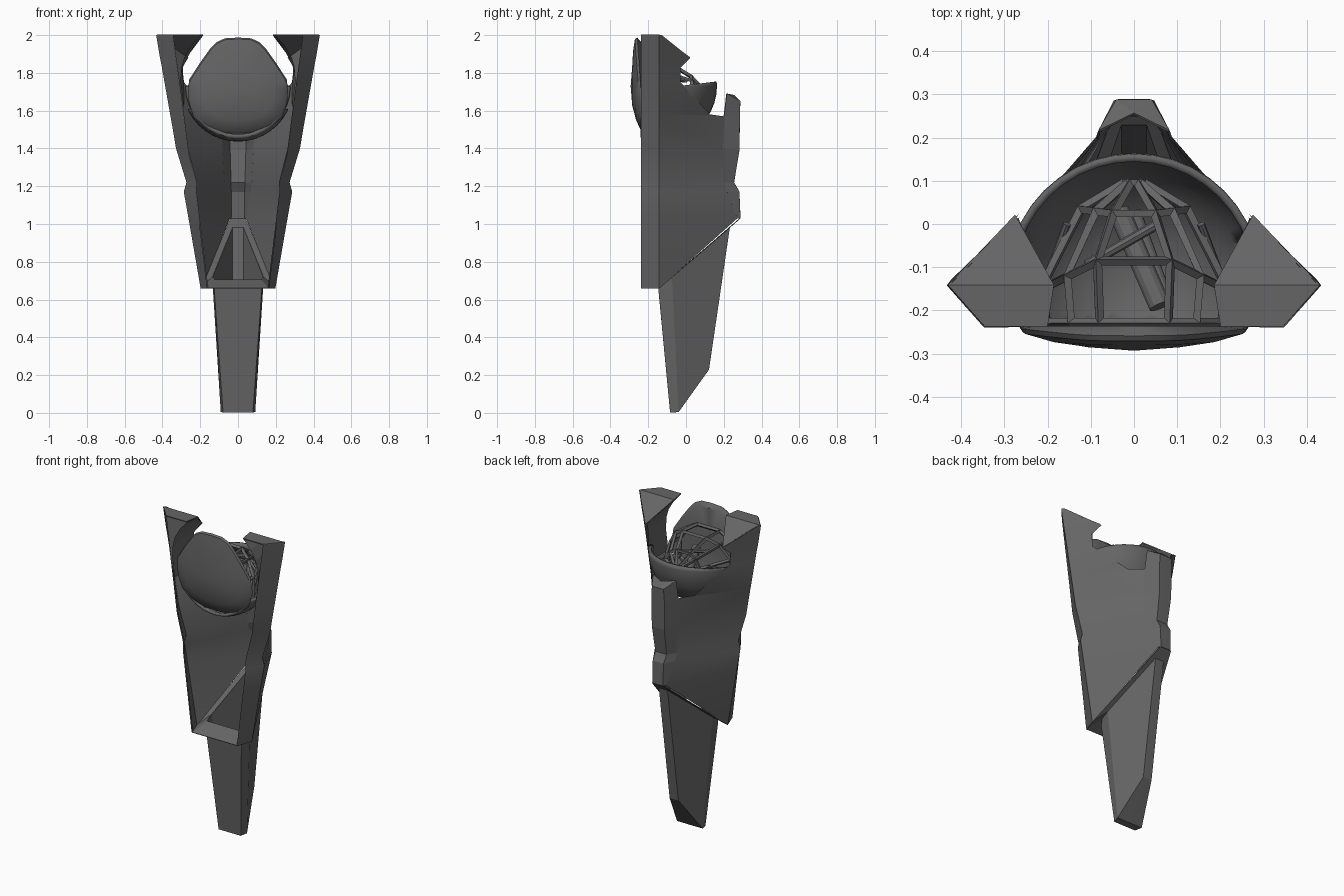
import bpy, bmesh, math
from mathutils import Vector

if "Cube" in bpy.data.objects:
    bpy.data.objects.remove(bpy.data.objects["Cube"])

# dark grey paint shared by every part
paint = bpy.data.materials.new("dark_grey")
paint.diffuse_color = (.13, .13, .13, 1)
paint.use_nodes = True
paint.node_tree.nodes["Principled BSDF"].inputs["Base Color"].default_value = paint.diffuse_color


def make(name, verts, faces, mirror=False, thick=0.0, smooth=0, rim=True):
    me = bpy.data.meshes.new(name)
    me.from_pydata(verts, [], faces)
    me.materials.append(paint)
    ob = bpy.data.objects.new(name, me)
    bpy.context.collection.objects.link(ob)
    bm = bmesh.new()
    bm.from_mesh(me)
    bmesh.ops.remove_doubles(bm, verts=bm.verts, dist=1e-4)
    bmesh.ops.dissolve_degenerate(bm, dist=1e-5, edges=bm.edges)
    bmesh.ops.recalc_face_normals(bm, faces=bm.faces)
    bm.to_mesh(me)
    bm.free()
    if mirror:
        m = ob.modifiers.new("mirror", "MIRROR")
        m.use_clip = True
    if thick:
        s = ob.modifiers.new("wall", "SOLIDIFY")
        s.thickness = thick
        s.offset = 0
        s.use_rim = rim
    if smooth:
        bpy.ops.object.select_all(action="DESELECT")
        ob.select_set(True)
        bpy.context.view_layer.objects.active = ob
        bpy.ops.object.shade_smooth_by_angle(angle=math.radians(smooth))
    return ob


def loft(rows):
    """Quads between consecutive rows of equal length."""
    n = len(rows[0])
    verts = [p for r in rows for p in r]
    faces = [(i*n + j, i*n + j + 1, (i + 1)*n + j + 1, (i + 1)*n + j)
             for i in range(len(rows) - 1) for j in range(n - 1)]
    return verts, faces


def rod(name, a, b, r, sides=10):
    a, b = Vector(a), Vector(b)
    bpy.ops.mesh.primitive_cylinder_add(vertices=sides, radius=r, depth=(b - a).length,
                                        location=(a + b)/2,
                                        rotation=(b - a).to_track_quat("Z", "Y").to_euler())
    bpy.context.object.name = name
    bpy.context.object.data.materials.append(paint)


# side walls: z, front edge x, outer edge x, rear edge x, rear edge y
walls = [(2.0, .345, .43, .42, -.13), (1.88, .329, .41, .265, .02),
         (1.83, .322, .40, .297, -.03), (1.75, .311, .386, .288, -.03),
         (1.58, .288, .356, .15, .125), (1.57, .287, .354, .085, .20),
         (1.4, .265, .325, .085, .195), (1.22, .22, .27, .075, .20),
         (1.17, .222, .284, .07, .215), (1.03, .205, .259, .045, .27),
         (.66, .16, .195, .195, -.145)]
make("side_walls", *loft([[(xf, -.237, z), (xo, -.142, z), (xe, ye, z)]
                          for z, xf, xo, xe, ye in walls]),
     mirror=True, thick=.006, smooth=45, rim=False)

# wing tip caps, flat then sloping down to the rear
make("wing_tip_caps",
     [(.345, -.237, 2), (.43, -.142, 2), (.185, -.142, 2), (.2, -.237, 2), (.275, .02, 1.88)],
     [(0, 1, 2, 3), (1, 4, 2)], mirror=True, thick=.006)

# round cut-outs lining the wing tips beside the cockpit
bore = [(1.997, .2, .185, -.142), (1.94, .25, .235, -.06), (1.88, .285, .268, .015),
        (1.83, .3, .292, -.03), (1.75, .305, .288, -.03), (1.62, .288, .285, -.04)]
make("wing_cutouts", *loft([[(xf, -.232, z), (xr, y, z)] for z, xf, xr, y in bore]),
     mirror=True)

# raised rear spine with a sloping top
spine = [(1.69, .08, .215, .04, .285, 1.65), (1.57, .085, .20, .045, .283, 1.57),
         (1.4, .085, .195, .043, .28, 1.39), (1.22, .075, .20, .038, .252, 1.22),
         (1.17, .07, .215, .037, .28, 1.17), (1.03, .045, .27, .035, .286, 1.03)]
rows = [[(xc, yc, zc), (xd, yd, zd), (0, yd, zd)] for zc, xc, yc, xd, yd, zd in spine]
rows.insert(0, [(.08, .215, 1.69), (0, .255, 1.68), (0, .255, 1.68)])
make("rear_spine", *loft(rows), mirror=True, thick=.006)

# sloping flange joining the body to the lower fin
outer = [(0, -.237, .66), (.16, -.237, .66), (.195, -.142, .66), (.04, .286, 1.03), (0, .286, 1.03)]
inner = [(0, -.14, .705), (.122, -.14, .705), (.135, -.075, .72), (.03, .23, .98), (0, .23, .98)]
make("lower_flange", *loft([outer, inner]), mirror=True, thick=.004)

# lower fin, hollow at the top, bevelled at the foot
top = [(0, -.145, .66), (.125, -.145, .66), (.135, -.075, .72), (.03, .23, .98), (0, .23, .98)]
foot = [(0, -.083, .003), (.078, -.083, .003), (.09, -.04, .006), (.03, .12, .23), (0, .12, .23)]
v, f = loft([inner, top, foot])
v.append((0, -.04, .006))
f += [(10, 11, 12, 15), (15, 12, 13, 14)]
make("lower_fin", v, f, mirror=True, thick=.004)

# round cockpit tub, cut flat at the front and lowered beside the plate
bm = bmesh.new()
bmesh.ops.create_uvsphere(bm, u_segments=40, v_segments=20, radius=.285)
bmesh.ops.translate(bm, verts=bm.verts, vec=(0, -.13, 1.73))
for co, no, cut in (((0, 0, 1.735), (0, -.12, 1), True), ((0, -.238, 0), (0, -1, 0), True),
                    ((0, -.04, 0), (0, 1, 0), False), ((0, 0, 1.61), (0, 0, 1), False)):
    bmesh.ops.bisect_plane(bm, geom=bm.verts[:] + bm.edges[:] + bm.faces[:],
                           plane_co=co, plane_no=Vector(no).normalized(), clear_outer=cut)
low = [q for q in bm.faces if q.calc_center_median().y < -.04 and q.calc_center_median().z > 1.61]
bmesh.ops.delete(bm, geom=low, context="FACES")
bm.verts.index_update()
vs = [x.co[:] for x in bm.verts]
fs = [[x.index for x in face.verts] for face in bm.faces]
bm.free()
make("cockpit_tub", vs, fs, thick=.018, smooth=40)

# domed front plate
half = [(0, 1.987), (.07, 1.983), (.115, 1.962), (.15, 1.925), (.2, 1.855), (.258, 1.765),
        (.265, 1.71), (.26, 1.64), (.235, 1.565), (.17, 1.51), (.08, 1.483), (0, 1.478)]
outline = half + [(-x, z) for x, z in half[-2:0:-1]]
rows = []
for s, y, lean in ((0, -.236, 0), (.9, -.236, 0), (1, -.24, .018), (.97, -.252, .018),
                   (.72, -.272, .008), (.4, -.285, 0), (0, -.293, 0)):
    ring = [(x*s, y - lean*(z - 1.73)/.25, 1.73 + (z - 1.73)*s) for x, z in outline]
    rows.append(ring + ring[:1])
make("front_plate", *loft(rows), smooth=40)
for sx in (-1, 1):
    rod("plate_stud", (sx*.083, -.275, 1.91), (sx*.083, -.255, 1.91), .006, 8)

# window cage behind the plate: half outline, then mirrored; bars from a wireframe
deca = [(.085, .16), (.155, .12), (.215, .03), (.215, -.09), (.085, -.16)]
deca += [(-x, z) for x, z in deca[::-1]]
rows = []
for s, ytop, yside in ((.94, -.228, -.228), (1, -.085, -.15), (.57, .025, .035), (.1, .095, .095)):
    ring = [(x*s, ytop + (yside - ytop)*(abs(x) - .085)/.13, 1.69 + z*s) for x, z in deca]
    rows.append(ring + ring[:1])
cage = make("window_cage", *loft(rows))
w = cage.modifiers.new("bars", "WIREFRAME")
w.thickness = .022
w.use_boundary = True

# cockpit fittings
rod("main_barrel", (-.035, .03, 1.65), (.06, -.19, 1.71), .026, 14)
rod("second_barrel", (.0, .03, 1.62), (.07, -.16, 1.64), .015, 12)
rod("cross_bar", (-.11, -.095, 1.77), (.055, .0, 1.76), .012, 8)
for sx in (-1, 1):
    rod("side_lever", (sx*.155, .0, 1.72), (sx*.2, -.12, 1.66), .009, 8)
